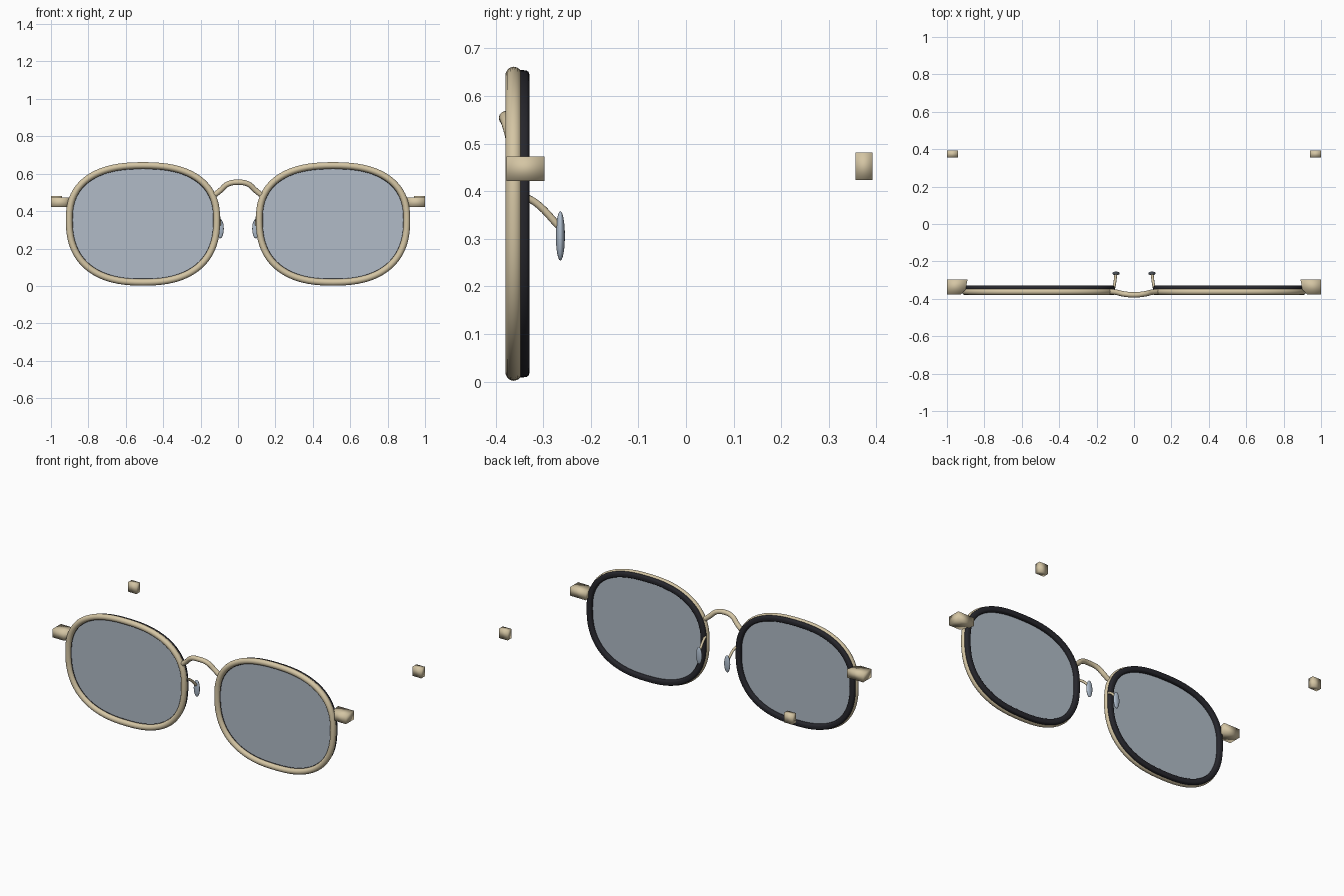
import bpy, bmesh
from math import sin, cos, pi, copysign
from mathutils import Vector

cube = bpy.data.objects.get("Cube")
if cube:
    bpy.data.objects.remove(cube, do_unlink=True)


def material(name, r, g, b):
    m = bpy.data.materials.new(name)
    m.use_nodes = True
    m.diffuse_color = (r, g, b, 1)
    m.node_tree.nodes["Principled BSDF"].inputs["Base Color"].default_value = (r, g, b, 1)
    return m


GOLD = material("pale_gold", 0.66, 0.56, 0.37)
BLACK = material("black_rim", 0.02, 0.02, 0.026)
GLASS = material("grey_lens", 0.44, 0.50, 0.57)
PAD = material("pad_blue_grey", 0.42, 0.50, 0.60)


def spow(v, p):
    return copysign(abs(v) ** p, v)


def finish(bm, name, mat, sharp=None):
    bmesh.ops.recalc_face_normals(bm, faces=bm.faces)
    me = bpy.data.meshes.new(name)
    bm.to_mesh(me)
    bm.free()
    me.materials.append(mat)
    ob = bpy.data.objects.new(name, me)
    bpy.context.collection.objects.link(ob)
    for o in bpy.context.selected_objects:
        o.select_set(False)
    ob.select_set(True)
    bpy.context.view_layer.objects.active = ob
    if sharp is None:
        bpy.ops.object.shade_smooth()
    else:
        bpy.ops.object.shade_smooth_by_angle(angle=sharp)
    return ob


def outline(side, steps=96):
    """Rounded lens outline, widest a little above the middle."""
    pts = []
    for i in range(steps):
        a = 2 * pi * i / steps
        height = 0.29 if sin(a) > 0 else 0.335
        pts.append(Vector((side * 0.508 + 0.395 * spow(cos(a), 0.82), 0,
                           0.354 + height * spow(sin(a), 0.82))))
    return pts


def ring(name, mat, side, y, radius, inset, power):
    """Sweep a rounded section around the lens outline."""
    path, bm, loops, n = outline(side), bmesh.new(), [], 14
    for i, p in enumerate(path):
        t = (path[(i + 1) % len(path)] - path[i - 1]).normalized()
        out = Vector((t.z, 0, -t.x))
        loops.append([bm.verts.new(
            p + out * (radius * spow(cos(2 * pi * j / n), power) - inset)
            + Vector((0, y + radius * spow(sin(2 * pi * j / n), power), 0)))
            for j in range(n)])
    for i, a in enumerate(loops):
        b = loops[(i + 1) % len(loops)]
        for j in range(n):
            k = (j + 1) % n
            bm.faces.new((a[j], a[k], b[k], b[j]))
    finish(bm, name, mat, 0.8)


def slab(name, mat, pts, depth, sharp=None):
    """Extrude a flat polygon."""
    bm = bmesh.new()
    f = bm.faces.new([bm.verts.new(p) for p in pts])
    ext = bmesh.ops.extrude_face_region(bm, geom=[f])
    bmesh.ops.translate(bm, vec=depth,
                        verts=[v for v in ext["geom"] if isinstance(v, bmesh.types.BMVert)])
    finish(bm, name, mat, sharp)


def tube(name, mat, pts, radius):
    """Round wire through a few points."""
    cu = bpy.data.curves.new(name, "CURVE")
    cu.dimensions = "3D"
    cu.bevel_depth, cu.bevel_resolution, cu.resolution_u = radius, 4, 10
    cu.use_fill_caps = True
    sp = cu.splines.new("BEZIER")
    sp.bezier_points.add(len(pts) - 1)
    for bp, p in zip(sp.bezier_points, pts):
        bp.co = p
        bp.handle_left_type = bp.handle_right_type = "AUTO"
    cu.materials.append(mat)
    bpy.context.collection.objects.link(bpy.data.objects.new(name, cu))


for side, label in ((1, "left"), (-1, "right")):
    # Rims and lens
    ring(label + "_front_rim", GOLD, side, -0.362, 0.0175, 0, 1)
    ring(label + "_back_rim", BLACK, side, -0.345, 0.0165, 0.006, 0.6)
    slab(label + "_lens", GLASS, [p + Vector((0, -0.358, 0)) for p in outline(side)],
         (0, 0.008, 0), 0.5)

    # Hinge block at the outer side of the rim
    plan = ((0.89, -0.297), (1, -0.297), (1, -0.377), (0.925, -0.377), (0.9, -0.35))
    slab(label + "_hinge", GOLD, [(side * x, y, 0.421) for x, y in plan], (0, 0, 0.052))

    # Small block at the rear end
    plan = ((0.942, 0.356), (1, 0.356), (1, 0.392), (0.942, 0.392))
    slab(label + "_rear_block", GOLD, [(side * x, y, 0.423) for x, y in plan], (0, 0, 0.058))

    # Nose pad and its wire arm
    tube(label + "_pad_arm", GOLD, [(side * 0.108, -0.342, 0.39), (side * 0.103, -0.315, 0.375),
                                    (side * 0.097, -0.266, 0.325)], 0.0075)
    bm = bmesh.new()
    bmesh.ops.create_uvsphere(bm, u_segments=20, v_segments=12, radius=1)
    bmesh.ops.scale(bm, vec=(0.02, 0.0095, 0.052), verts=bm.verts)
    bmesh.ops.translate(bm, vec=(side * 0.096, -0.264, 0.306), verts=bm.verts)
    finish(bm, label + "_nose_pad", PAD)

# Bridge
half = [(0.122, -0.362, 0.488), (0.095, -0.365, 0.51), (0.055, -0.374, 0.544)]
tube("bridge", GOLD, [(-x, y, z) for x, y, z in half] + [(0, -0.379, 0.554)] + half[::-1], 0.0145)
